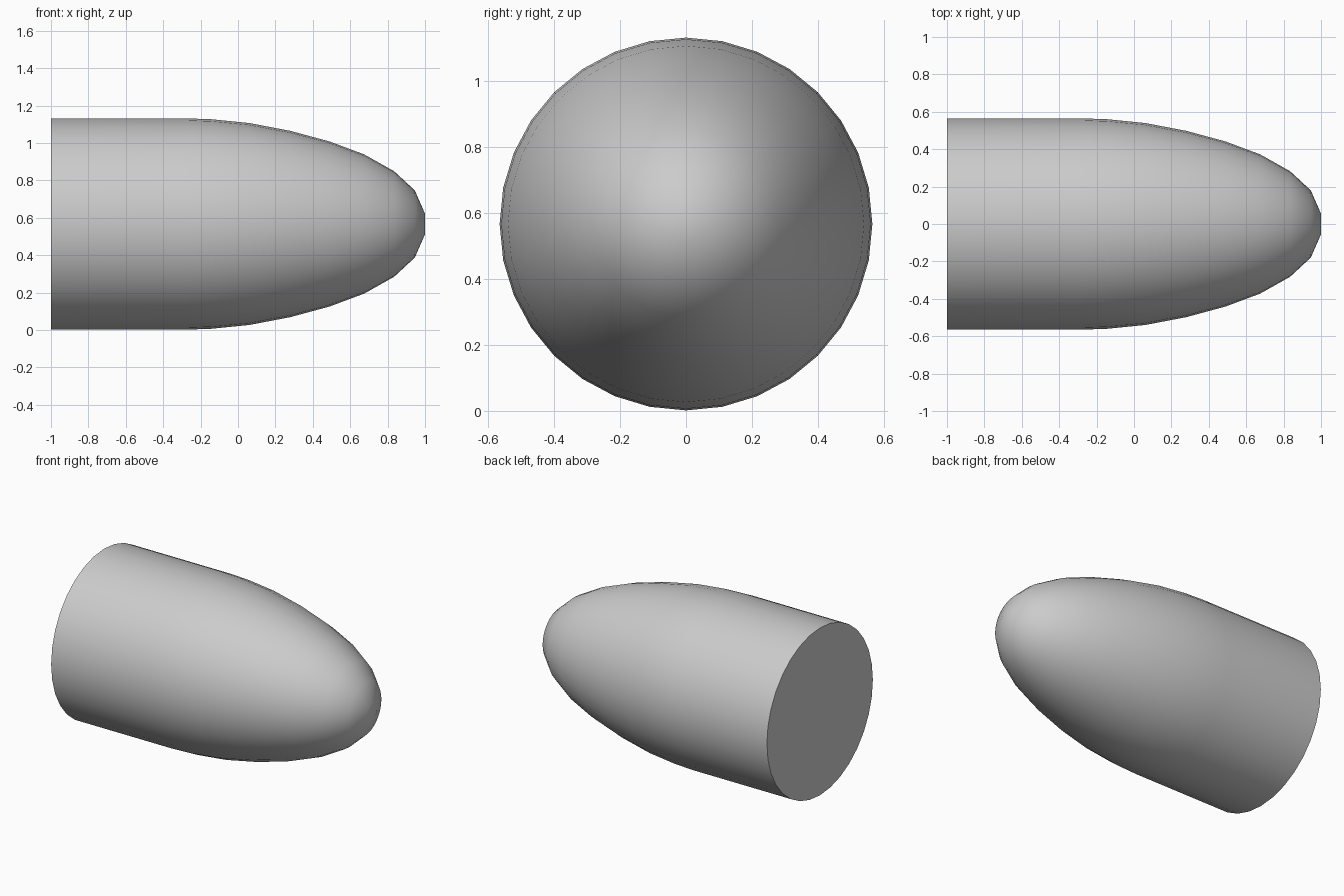
import bpy, bmesh
from math import sin, cos, tau, radians

if "Cube" in bpy.data.objects:
    bpy.data.objects.remove(bpy.data.objects["Cube"])

SIDES = 32
CENTRE_Z = 0.567

# Lengthwise profile: (x, radius) from the flat base to the blunt tip
profile = [(-1.0, 0.565), (-0.28, 0.565), (-0.14, 0.56), (0.06, 0.54),
           (0.28, 0.498), (0.49, 0.441), (0.675, 0.372), (0.835, 0.282),
           (0.945, 0.18), (1.0, 0.055)]

# Rounded nose body, lathed around the x axis
bm = bmesh.new()
rings = [[bm.verts.new((x, r * sin(tau * i / SIDES), CENTRE_Z + r * cos(tau * i / SIDES)))
          for i in range(SIDES)] for x, r in profile]
for a, b in zip(rings, rings[1:]):
    for i in range(SIDES):
        j = (i + 1) % SIDES
        bm.faces.new((a[i], a[j], b[j], b[i]))

# Flat base and small tip cap
bm.faces.new(rings[0])
bm.faces.new(rings[-1])
bmesh.ops.recalc_face_normals(bm, faces=bm.faces)

mesh = bpy.data.meshes.new("rounded_nose")
bm.to_mesh(mesh)
bm.free()
body = bpy.data.objects.new("rounded_nose", mesh)
bpy.context.collection.objects.link(body)

# Smooth sides, sharp base rim
bpy.context.view_layer.objects.active = body
body.select_set(True)
bpy.ops.object.shade_smooth_by_angle(angle=radians(40))
